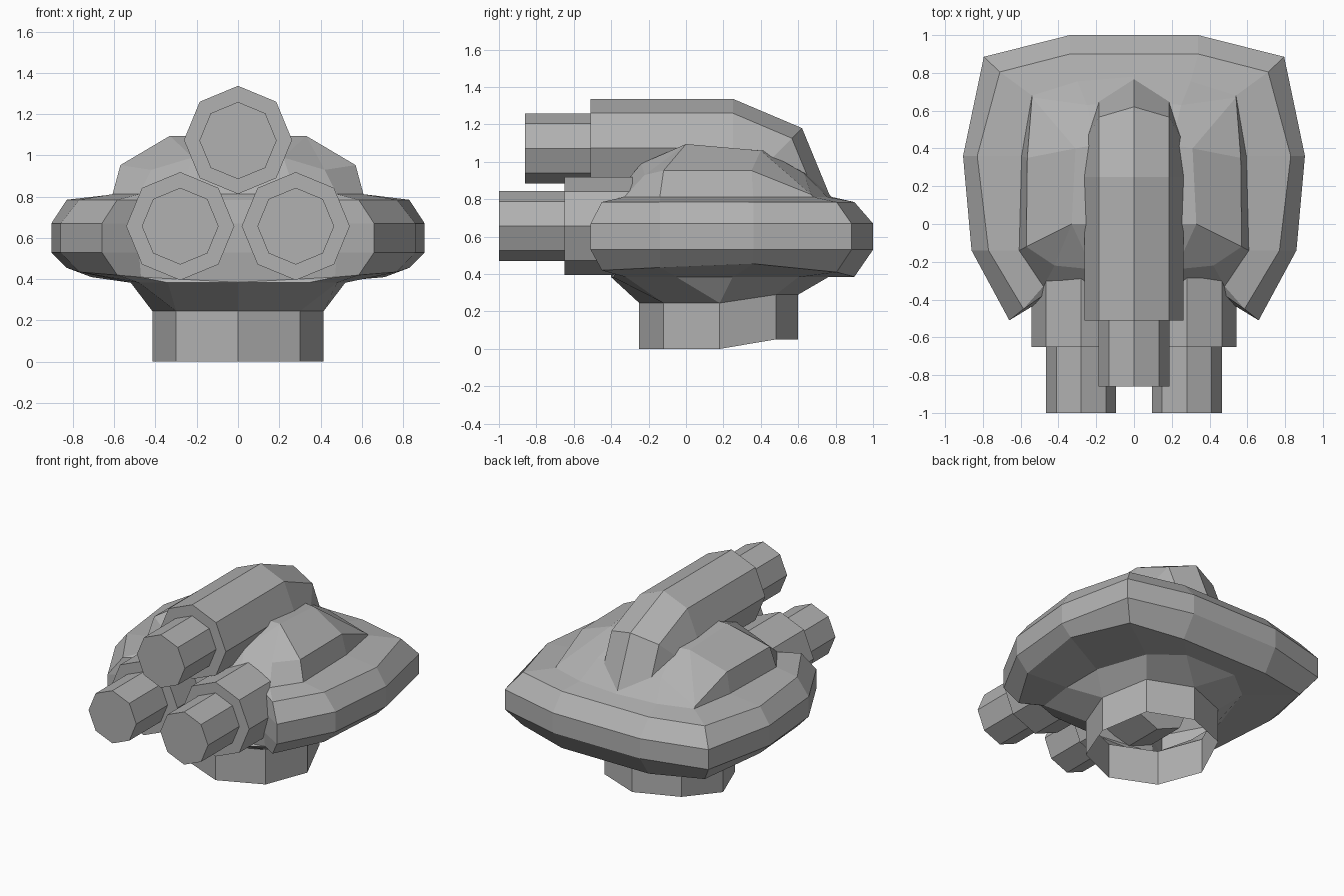
import bpy, bmesh
from math import sin, cos, pi, radians

if "Cube" in bpy.data.objects:
    bpy.data.objects.remove(bpy.data.objects["Cube"])

# dark grey finish
grey = bpy.data.materials.new("dark_grey")
grey.diffuse_color = (.44, .44, .44, 1)
grey.use_nodes = True
grey.node_tree.nodes["Principled BSDF"].inputs["Base Color"].default_value = grey.diffuse_color


def finish(bm, name):
    bmesh.ops.remove_doubles(bm, verts=bm.verts, dist=0.0005)
    bmesh.ops.recalc_face_normals(bm, faces=bm.faces)
    me = bpy.data.meshes.new(name)
    bm.to_mesh(me)
    bm.free()
    me.materials.append(grey)
    ob = bpy.data.objects.new(name, me)
    bpy.context.collection.objects.link(ob)
    return ob


def loft(name, rings, cap_start=False, cap_end=False):
    """Skin a list of closed rings that have equal point counts."""
    bm = bmesh.new()
    vs = [[bm.verts.new(p) for p in r] for r in rings]
    n = len(vs[0])
    for a, b in zip(vs, vs[1:]):
        for i in range(n):
            j = (i + 1) % n
            bm.faces.new((a[i], a[j], b[j], b[i]))
    if cap_start:
        bm.faces.new(vs[0])
    if cap_end:
        bm.faces.new(vs[-1])
    return finish(bm, name)


def full(half, z=None):
    """Mirror a half outline (front centre to back centre) into a ring."""
    if z is not None:
        zs = z if isinstance(z, (list, tuple)) else [z] * len(half)
        half = [(x, y, h) for (x, y), h in zip(half, zs)]
    return half + [(-x, y, h) for x, y, h in half[-2:0:-1]]


def octagon(x, y, z, r, tilt=0):
    """Octagon facing -y, its top leaning towards +y by tilt degrees."""
    t = radians(tilt)
    return [(x + r * sin(k * pi / 4),
             y + r * cos(k * pi / 4) * sin(t),
             z + r * cos(k * pi / 4) * cos(t)) for k in range(8)]


# half outlines of the horseshoe-shaped body
rim = [(0, -.40), (.48, -.40), (.66, -.51), (.86, -.14),
       (.905, .36), (.795, .885), (.34, 1.0), (0, 1.0)]
crease = [(0, -.40), (.47, -.37), (.585, -.45), (.77, -.14),
          (.83, .36), (.71, .805), (.34, .90), (0, .90)]
dome_base = [(0, -.39), (.28, -.39), (.48, -.33), (.608, -.14),
             (.595, .36), (.54, .68), (.30, .755), (0, .78)]
under = [(0, -.40), (.34, -.39), (.48, -.32), (.52, -.05),
         (.52, .25), (.40, .60), (.20, .76), (0, .76)]
neck = [(0, -.25), (.30, -.12), (.30, -.12), (.415, .18),
        (.415, .18), (.30, .48), (0, .60), (0, .60)]
neck_top = [.245] * 5 + [.29] * 3
neck_bottom = [0] * 5 + [.05] * 3

# body shell with flared underside and open neck collar
loft("body_shell", [
    full(dome_base, .812),
    full(crease, .785),
    full(rim, .67),
    full(rim, .53),
    full(crease, [.385, .41, .42, .435, .455, .41, .385, .385]),
    full(under, .383),
    full(neck, neck_top),
    full(neck, neck_bottom)])

# twin-shouldered dome over the body
loft("shoulder_dome", [
    full(dome_base, .812),
    full([(0, -.24, .98), (.22, -.24, .99), (.42, -.22, .93), (.57, -.12, .953),
          (.565, .35, .953), (.54, .67, .825), (.25, .63, .94), (0, .65, .94)]),
    full([(0, 0, 1.095), (.33, 0, 1.095), (.33, 0, 1.095), (.33, 0, 1.095),
          (.31, .40, 1.06), (.31, .40, 1.06), (.2, .42, 1.06), (0, .42, 1.06)])],
    cap_end=True)

# upper barrel housing, bending down into the back of the dome
R = .262
loft("upper_barrel", [
    octagon(0, -.51, 1.075, R),
    octagon(0, .25, 1.075, R),
    octagon(0, .435, .995, R, 45),
    octagon(0, .515, .80, R, 90)], True, True)
loft("upper_muzzle", [octagon(0, -.86, 1.072, .187),
                      octagon(0, -.50, 1.072, .187)], True, True)

# lower pair of barrels
for side, x in (("left", -.28), ("right", .28)):
    loft(side + "_barrel", [octagon(x, -.65, .657, R),
                            octagon(x, -.10, .657, R)], True, True)
    loft(side + "_muzzle", [octagon(x, -1.0, .657, .186),
                            octagon(x, -.64, .657, .186)], True, True)
